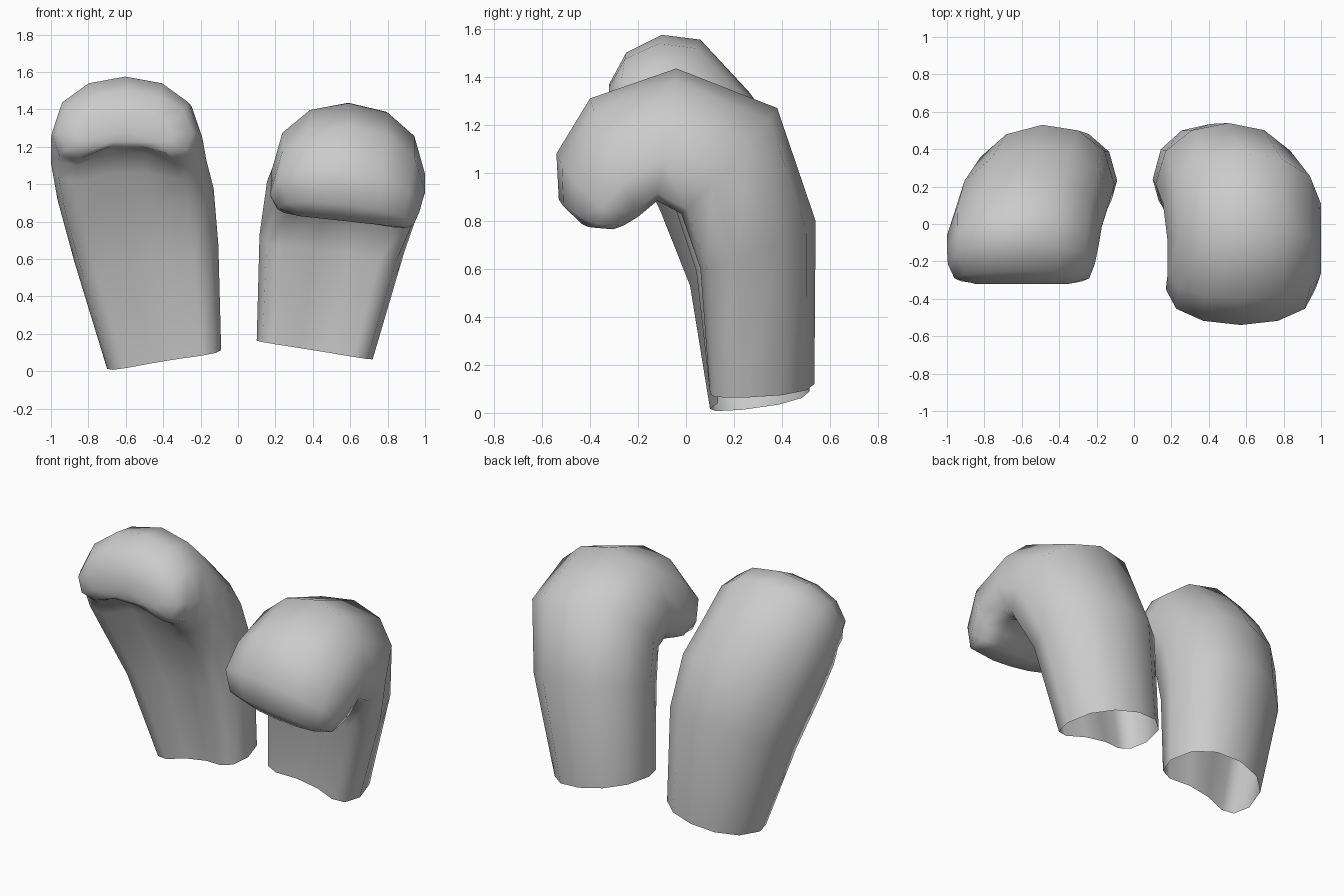
import bpy, bmesh

# Cross-section: u runs across the width, v from inner side (0) to rounded outer side (1).
# The two None points are the middle of the inner side, hollowed by a per-ring amount.
SECTION = [(-.9, .06), (-.66, 0), (-.24, None), (.24, None), (.66, 0), (.9, .06), (1, .32),
           (.86, .69), (.5, .92), (0, 1), (-.5, .92), (-.86, .69), (-1, .32)]


def finger(name, rings):
    """Loft rings: inner y, z, outer y, z, x min, x max, tilt, yaw, hollow. Open base, closed tip."""
    bm = bmesh.new()
    loops = []
    for yi, zi, yo, zo, x0, x1, tilt, yaw, hollow in rings:
        loop = []
        for u, v in SECTION:
            v = hollow if v is None else v
            x = (x0 + x1) / 2 + u * (x1 - x0) / 2
            loop.append(bm.verts.new((x, yi + (yo - yi) * v + yaw * u,
                                      zi + (zo - zi) * v + tilt * u)))
        loops.append(loop)
    n = len(SECTION)
    for a, b in zip(loops, loops[1:]):
        for j in range(n):
            k = (j + 1) % n
            bm.faces.new((a[j], a[k], b[k], b[j]))
    # rounded tip closes on its centre
    tip = bm.verts.new(sum((v.co for v in loops[-1]), loops[-1][0].co * 0) / n)
    for j in range(n):
        bm.faces.new((loops[-1][j], loops[-1][(j + 1) % n], tip))
    bmesh.ops.recalc_face_normals(bm, faces=bm.faces)
    mesh = bpy.data.meshes.new(name)
    bm.to_mesh(mesh)
    bm.free()
    for p in mesh.polygons:
        p.use_smooth = True
    obj = bpy.data.objects.new(name, mesh)
    bpy.context.collection.objects.link(obj)
    return obj


# Strongly curled finger
finger("curled_finger", [
    (.10, .11, .535, .12, .10, .72, -.05, 0, .08),
    (.06, .63, .54, .80, .115, .89, -.045, 0, .09),
    (-.02, .85, .38, 1.27, .155, 1.0, -.03, 0, .07),
    (-.12, .89, -.04, 1.435, .18, 1.0, -.01, 0, .05),
    (-.20, .83, -.40, 1.31, .18, 1.0, -.02, 0, .06),
    (-.26, .81, -.54, 1.08, .17, .97, -.045, 0, .08),
    (-.29, .80, -.53, .89, .21, .94, -.045, 0, .10),
    (-.33, .80, -.44, .80, .32, .87, -.03, 0, .10),
])

# Leaning, slightly curled finger
finger("leaning_finger", [
    (.10, .05, .515, .09, -.70, -.09, .05, 0, .08),
    (.03, .56, .53, .78, -.875, -.105, .045, .02, .08),
    (-.08, .86, .42, 1.13, -.965, -.13, .03, .04, .08),
    (-.17, 1.02, .26, 1.34, -1.0, -.17, .01, .03, .12),
    (-.22, 1.10, .06, 1.555, -1.0, -.19, 0, .01, .16),
    (-.27, 1.13, -.10, 1.575, -.995, -.21, 0, 0, .14),
    (-.31, 1.16, -.25, 1.50, -.96, -.24, 0, 0, .12),
    (-.32, 1.22, -.32, 1.37, -.85, -.35, 0, 0, .05),
])
